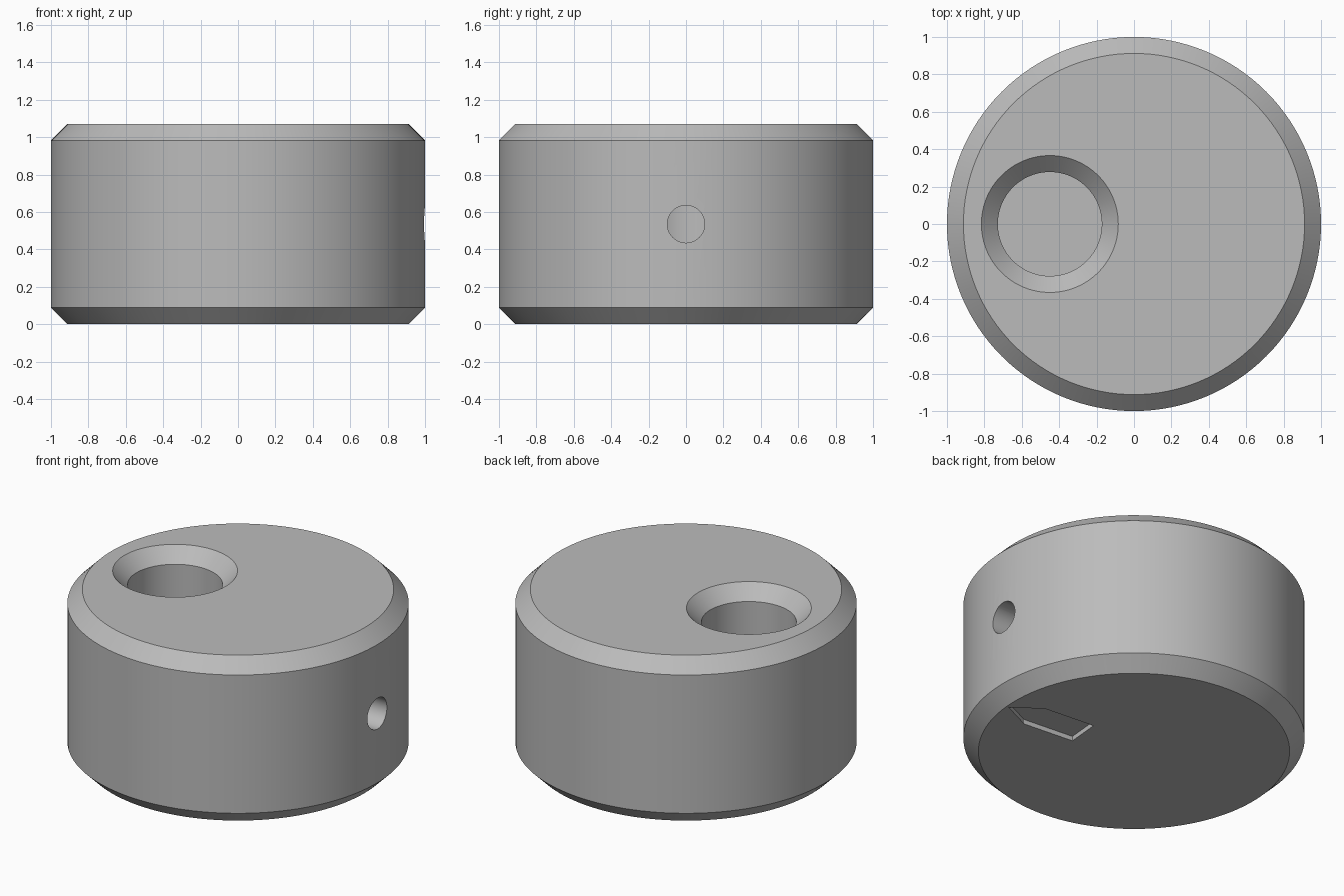
import bpy, bmesh, math
from mathutils import Matrix

cube = bpy.data.objects.get("Cube")
if cube:
    bpy.data.objects.remove(cube, do_unlink=True)

HEIGHT, CHAMFER, SIDES = 1.07, 0.088, 128
BORE_X, BORE_R, BORE_FLOOR = -0.45, 0.278, 0.17

grey = bpy.data.materials.new("plain grey")
grey.use_nodes = True
grey.diffuse_color = (0.5, 0.5, 0.5, 1)
grey.node_tree.nodes["Principled BSDF"].inputs["Base Color"].default_value = (0.5, 0.5, 0.5, 1)


def new_object(name, bm):
    bmesh.ops.recalc_face_normals(bm, faces=bm.faces)
    mesh = bpy.data.meshes.new(name)
    bm.to_mesh(mesh)
    bm.free()
    mesh.materials.append(grey)
    obj = bpy.data.objects.new(name, mesh)
    bpy.context.collection.objects.link(obj)
    return obj


def turned(name, profile, sides, matrix=Matrix()):
    """Closed solid of revolution from (radius, height) points."""
    bm = bmesh.new()
    rings = []
    for r, z in profile:
        angles = [math.tau * i / sides for i in range(sides)]
        rings.append([bm.verts.new(matrix @ Matrix.Translation((r * math.cos(a), r * math.sin(a), z)).translation)
                      for a in angles])
    for low, high in zip(rings, rings[1:]):
        for i in range(sides):
            j = (i + 1) % sides
            bm.faces.new((low[i], low[j], high[j], high[i]))
    bm.faces.new(rings[0][::-1])
    bm.faces.new(rings[-1])
    return new_object(name, bm)


def extruded(name, outline, z0, z1, matrix):
    """Prism with a flat outline."""
    bm = bmesh.new()
    face = bm.faces.new([bm.verts.new((x, y, z0)) for x, y in outline])
    top = bmesh.ops.extrude_face_region(bm, geom=[face])["geom"]
    bmesh.ops.translate(bm, vec=(0, 0, z1 - z0), verts=[v for v in top if isinstance(v, bmesh.types.BMVert)])
    bm.transform(matrix)
    return new_object(name, bm)


# Round body with chamfered rims
body = turned("knob_body", [(1 - CHAMFER, 0), (1, CHAMFER), (1, HEIGHT - CHAMFER), (1 - CHAMFER, HEIGHT)], SIDES)

# Off-centre blind bore with a countersunk mouth
over = 0.05
bore = turned("bore_cutter", [(BORE_R, BORE_FLOOR), (BORE_R, HEIGHT - CHAMFER),
                              (BORE_R + CHAMFER + over, HEIGHT + over)], 96,
              Matrix.Translation((BORE_X, 0, 0)))

# Set screw hole from the side into the bore
screw = turned("screw_hole_cutter", [(0.1, BORE_X), (0.1, 1.1)], 48,
               Matrix.Translation((0, 0, HEIGHT / 2)) @ Matrix.Rotation(math.pi / 2, 4, "Y"))

# Shallow pointer pocket in the underside
pointer = extruded("pointer_cutter", [(0.365, -0.108), (0.71, -0.108), (0.897, 0), (0.71, 0.108), (0.365, 0.108)],
                   -0.1, 0.03, Matrix.Rotation(math.radians(-5), 4, "Z"))

# Cut the body
for cutter in (bore, screw, pointer):
    cutter.hide_render = True
    cutter.hide_set(True)
    mod = body.modifiers.new(cutter.name, "BOOLEAN")
    mod.operation = "DIFFERENCE"
    mod.solver = "EXACT"
    mod.object = cutter

bpy.context.view_layer.objects.active = body
body.select_set(True)
for mod in list(body.modifiers):
    bpy.ops.object.modifier_apply(modifier=mod.name)
for cutter in (bore, screw, pointer):
    bpy.data.objects.remove(cutter, do_unlink=True)
bpy.ops.object.shade_smooth_by_angle(angle=math.radians(30))
